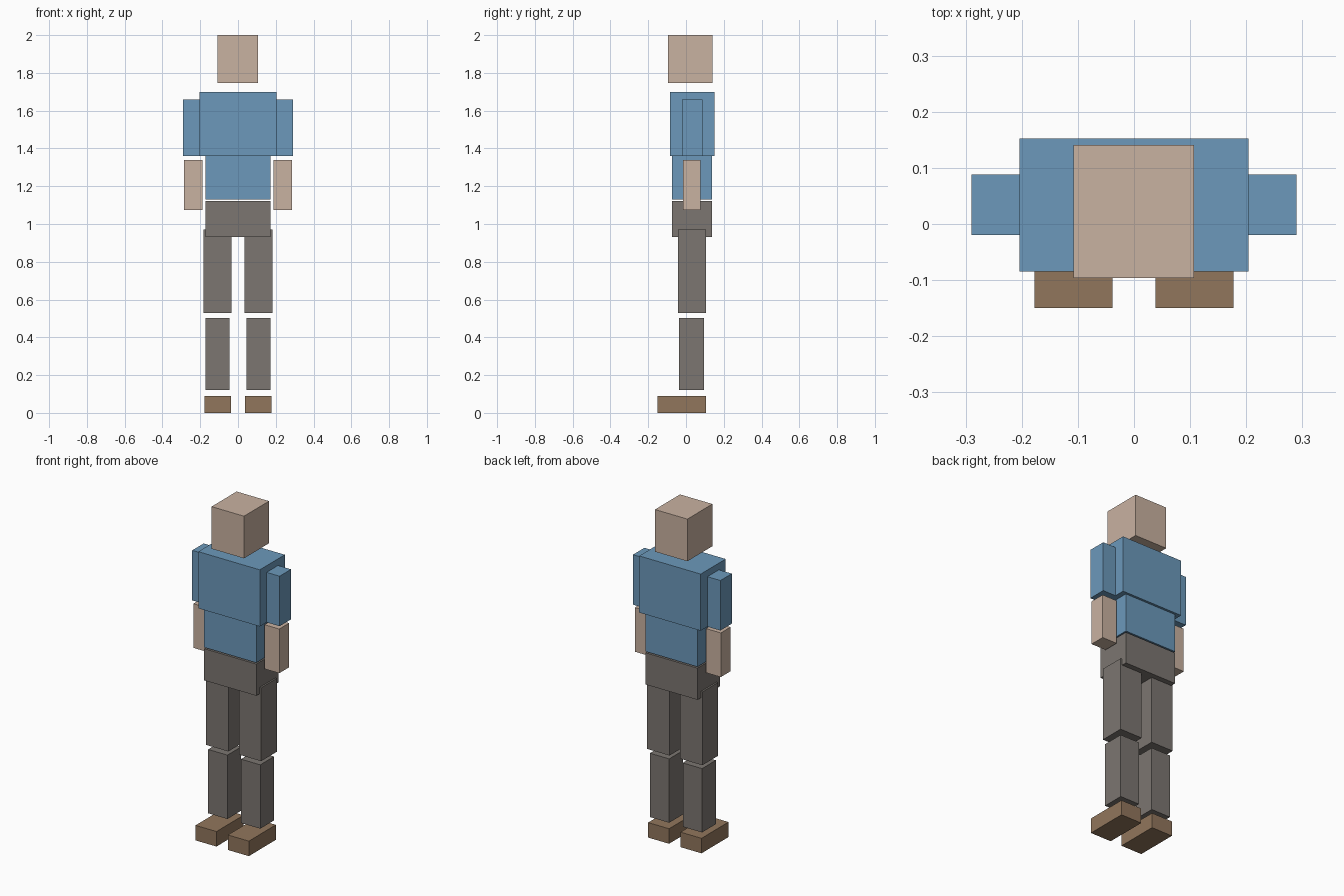
import bpy
import bmesh

if "Cube" in bpy.data.objects:
    bpy.data.objects.remove(bpy.data.objects["Cube"])


def material(name, rgb):
    """Flat colour given as 8-bit sRGB, stored as linear."""
    lin = [((c / 255 + 0.055) / 1.055) ** 2.4 for c in rgb]
    m = bpy.data.materials.new(name)
    m.diffuse_color = (*lin, 1)
    m.use_nodes = True
    m.node_tree.nodes["Principled BSDF"].inputs["Base Color"].default_value = m.diffuse_color
    return m


SKIN = material("skin", (201, 178, 161))
SHIRT = material("blue_shirt", (108, 153, 187))
TROUSERS = material("grey_trousers", (124, 118, 113))
SHOES = material("brown_shoes", (145, 118, 92))


def box(name, mat, x, y, z):
    """Box spanning the given (min, max) ranges."""
    bm = bmesh.new()
    bmesh.ops.create_cube(bm, size=1)
    ranges = (x, y, z)
    for v in bm.verts:
        v.co = [r[0] if c < 0 else r[1] for c, r in zip(v.co, ranges)]
    mesh = bpy.data.meshes.new(name)
    bm.to_mesh(mesh)
    bm.free()
    mesh.materials.append(mat)
    bpy.context.collection.objects.link(bpy.data.objects.new(name, mesh))


def pair(name, mat, x, y, z):
    """Matching boxes on both sides of the body."""
    box(name + "_right", mat, x, y, z)
    box(name + "_left", mat, (-x[1], -x[0]), y, z)


# Head and trunk
box("head", SKIN, (-0.108, 0.107), (-0.096, 0.141), (1.747, 2.0))
box("chest", SHIRT, (-0.204, 0.204), (-0.085, 0.152), (1.36, 1.70))
box("abdomen", SHIRT, (-0.173, 0.173), (-0.074, 0.138), (1.13, 1.36))
box("pelvis", TROUSERS, (-0.173, 0.173), (-0.074, 0.138), (0.932, 1.122))

# Arms, the sleeves set into the chest
pair("upper_arm", SHIRT, (0.182, 0.290), (-0.02, 0.088), (1.36, 1.66))
pair("forearm", SKIN, (0.187, 0.285), (-0.016, 0.077), (1.075, 1.34))

# Legs and feet
pair("thigh", TROUSERS, (0.035, 0.183), (-0.042, 0.106), (0.53, 0.97))
pair("shin", TROUSERS, (0.045, 0.173), (-0.036, 0.095), (0.12, 0.503))
pair("foot", SHOES, (0.038, 0.177), (-0.150, 0.106), (0.0, 0.09))
